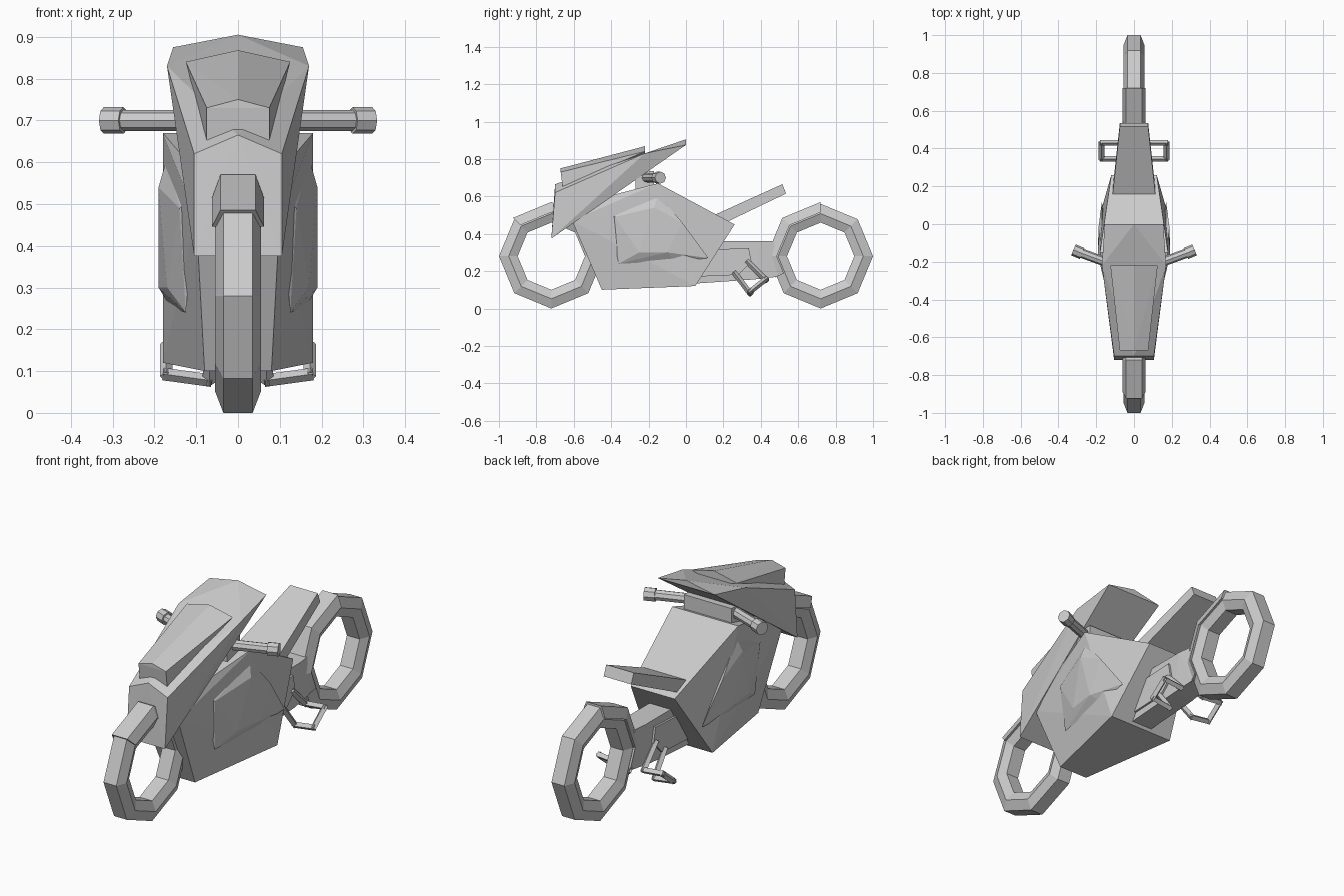
import bpy
import bmesh
import math
from mathutils import Vector

default = bpy.data.objects.get("Cube")
if default:
    bpy.data.objects.remove(default, do_unlink=True)

# One flat material for the whole machine
grey = bpy.data.materials.new("plain_grey")
grey.use_nodes = True
GREY = (0.6, 0.6, 0.6, 1)
grey.diffuse_color = GREY
grey.node_tree.nodes["Principled BSDF"].inputs["Base Color"].default_value = GREY


def finish(name, bm):
    bmesh.ops.recalc_face_normals(bm, faces=bm.faces)
    mesh = bpy.data.meshes.new(name)
    bm.to_mesh(mesh)
    bm.free()
    mesh.materials.append(grey)
    obj = bpy.data.objects.new(name, mesh)
    bpy.context.collection.objects.link(obj)
    return obj


def hull(name, points, mirror=True):
    """Faceted convex panel from corner points, mirrored in x when asked."""
    bm = bmesh.new()
    corners = set(points)
    if mirror:
        corners |= {(-x, y, z) for x, y, z in points}
    for p in sorted(corners):
        bm.verts.new(p)
    result = bmesh.ops.convex_hull(bm, input=bm.verts)
    loose = {e for e in result["geom_interior"] if isinstance(e, bmesh.types.BMVert)}
    bmesh.ops.delete(bm, geom=list(loose), context="VERTS")
    bmesh.ops.dissolve_limit(bm, angle_limit=math.radians(1), verts=bm.verts, edges=bm.edges)
    return finish(name, bm)


def sweep(name, section, angles, cy, closed):
    """Sweep an (x, radius) section along an octagon round the axle."""
    bm = bmesh.new()
    rings = []
    half = math.pi / 8
    for deg in angles:
        a = math.radians(deg)
        k = math.cos(half) / math.cos(math.radians(deg % 45) - half)
        rings.append([bm.verts.new((x, cy + r * k * math.cos(a), AXLE_Z + r * k * math.sin(a)))
                      for x, r in section])
    n = len(section)
    count = len(rings)
    for i in range(count if closed else count - 1):
        a, b = rings[i], rings[(i + 1) % count]
        for j in range(n):
            bm.faces.new((a[j], a[(j + 1) % n], b[(j + 1) % n], b[j]))
    if not closed:
        bm.faces.new(rings[0])
        bm.faces.new(rings[-1])
    return finish(name, bm)


def rod(name, path, radius, sides):
    """Straight prisms along a path, joined into one object."""
    bm = bmesh.new()
    for p, q in zip(path, path[1:]):
        p, q = Vector(p), Vector(q)
        d = q - p
        made = bmesh.ops.create_cone(bm, cap_ends=True, segments=sides, radius1=radius,
                                     radius2=radius, depth=d.length + radius)
        turn = d.to_track_quat("Z", "Y").to_matrix().to_4x4()
        turn.translation = (p + q) / 2
        bmesh.ops.transform(bm, matrix=turn, verts=made["verts"])
    return finish(name, bm)


# Wheels: eight-sided rings with a hexagonal section, plus mudguards
AXLE_Z = 0.28
WHEEL_Y = 0.72
tyre = [(-0.035, 0.28), (0.035, 0.28), (0.055, 0.228), (0.035, 0.18), (-0.035, 0.18), (-0.055, 0.228)]
guard = [(-0.062, 0.235), (-0.042, 0.29), (0.042, 0.29), (0.062, 0.235)]
sweep("front_wheel", tyre, range(0, 360, 45), -WHEEL_Y, True)
sweep("rear_wheel", tyre, range(0, 360, 45), WHEEL_Y, True)
sweep("front_mudguard", guard, (135, 90, 45, 0), -WHEEL_Y, False)
sweep("rear_mudguard", guard, (90, 135, 180, 205), WHEEL_Y, False)

# Main body fairing
hull("body", [(0.08, -0.45, 0.10), (0.18, 0.05, 0.12), (0.12, 0.26, 0.45),
              (0.18, -0.15, 0.67), (0.12, -0.42, 0.60), (0.10, -0.61, 0.47)])

# Front cowl with an overhanging rear edge
hull("front_cowl", [(0, -0.70, 0.665), (0.105, -0.70, 0.62), (0.105, -0.72, 0.375),
                    (0.17, -0.22, 0.83), (0.155, 0, 0.875), (0, 0, 0.905), (0.10, -0.60, 0.46)])

# Wedge windscreen on top of the cowl
hull("windscreen", [(0.075, -0.66, 0.65), (0, -0.66, 0.67), (0.075, -0.67, 0.73),
                    (0, -0.67, 0.75), (0.125, -0.22, 0.84), (0, -0.22, 0.868), (0, -0.22, 0.80)])

# Tail seat slab
hull("seat", [(0.115, 0.14, 0.495), (0.115, 0.17, 0.44),
              (0.075, 0.515, 0.665), (0.075, 0.535, 0.615)])

# Rear arm and its side bracket
hull("rear_arm", [(0.058, 0.0, 0.36), (0.058, 0.40, 0.36), (0.05, 0.47, 0.36),
                  (0.058, 0.0, 0.13), (0.058, 0.36, 0.155), (0.05, 0.49, 0.17)])
hull("arm_bracket", [(0.068, 0.05, 0.31), (0.068, 0.335, 0.325), (0.068, 0.35, 0.25),
                     (0.068, 0.28, 0.18), (0.068, 0.05, 0.17)])

# Handlebar clamp
hull("handlebar_clamp", [(0.13, y, z) for y in (-0.27, -0.17) for z in (0.64, 0.735)])

# Paired parts: side bulges, handlebars, grips and foot pegs
for side, s in (("left", 1), ("right", -1)):
    def flip(points):
        return [(s * x, y, z) for x, y, z in points]

    hull(side + "_side_bulge", flip([
        (0.14, -0.38, 0.49), (0.19, -0.17, 0.54), (0.188, -0.02, 0.46), (0.19, -0.10, 0.30),
        (0.17, -0.25, 0.30), (0.125, -0.36, 0.24), (0.17, 0.12, 0.27), (0.10, -0.42, 0.53),
        (0.17, -0.15, 0.61), (0.16, -0.05, 0.25)]), mirror=False)
    rod(side + "_handlebar", flip([(0.10, -0.22, 0.70), (0.29, -0.15, 0.70)]), 0.025, 8)
    rod(side + "_grip_end", flip([(0.289, -0.15, 0.70), (0.306, -0.143, 0.70)]), 0.032, 8)
    rod(side + "_foot_peg", flip([
        (0.065, 0.26, 0.19), (0.07, 0.345, 0.078), (0.172, 0.345, 0.092),
        (0.172, 0.43, 0.16), (0.07, 0.43, 0.15), (0.065, 0.33, 0.25)]), 0.015, 4)
